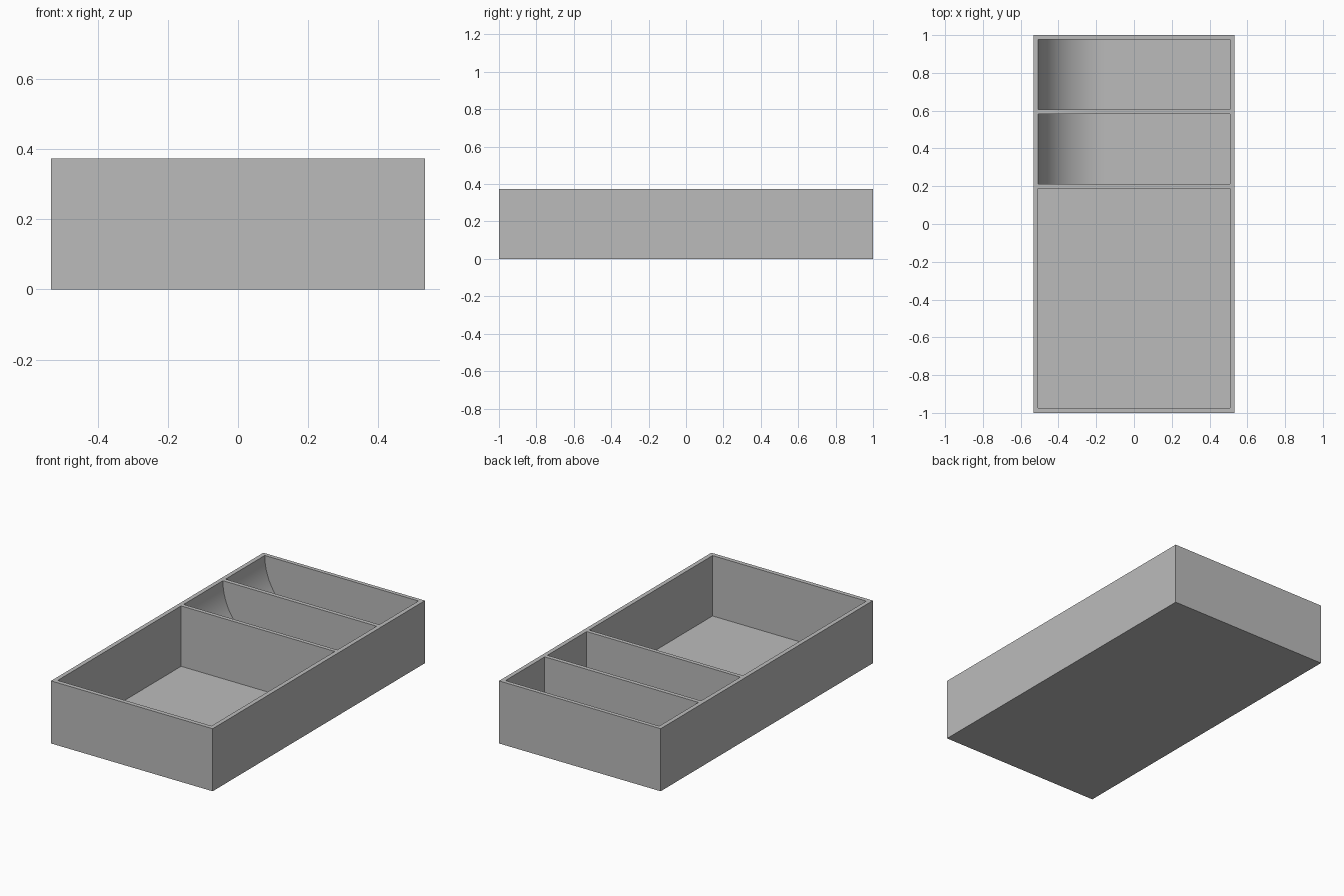
import bpy, bmesh, math

cube = bpy.data.objects.get("Cube")
if cube:
    bpy.data.objects.remove(cube, do_unlink=True)

HALF_X, HALF_Y, HEIGHT = 0.533, 1.0, 0.373
WALL, FLOOR = 0.026, 0.013
INNER_X = HALF_X - WALL
RADIUS = HEIGHT - FLOOR
CLEAR = 0.1  # cutters rise this far above the rim

grey = bpy.data.materials.new("grey plastic")
grey.use_nodes = True
colour = (0.5, 0.5, 0.5, 1)
grey.diffuse_color = colour
grey.node_tree.nodes["Principled BSDF"].inputs["Base Color"].default_value = colour


def extrude_profile(name, profile, y0, y1):
    """Solid made by sweeping an (x, z) outline from y0 to y1."""
    bm = bmesh.new()
    face = bm.faces.new([bm.verts.new((x, y0, z)) for x, z in profile])
    swept = bmesh.ops.extrude_face_region(bm, geom=[face])["geom"]
    verts = [v for v in swept if isinstance(v, bmesh.types.BMVert)]
    bmesh.ops.translate(bm, verts=verts, vec=(0, y1 - y0, 0))
    bmesh.ops.recalc_face_normals(bm, faces=bm.faces)
    mesh = bpy.data.meshes.new(name)
    bm.to_mesh(mesh)
    bm.free()
    mesh.materials.append(grey)
    obj = bpy.data.objects.new(name, mesh)
    bpy.context.collection.objects.link(obj)
    return obj


def rectangle(half_x, z0, z1):
    return [(-half_x, z0), (half_x, z0), (half_x, z1), (-half_x, z1)]


def scoop_profile(steps=32):
    """Compartment outline whose right end curves down to the floor."""
    top = HEIGHT + CLEAR
    arc = []
    for i in range(steps + 1):
        a = math.pi / 2 * i / steps
        arc.append((-INNER_X + RADIUS * (1 - math.cos(a)),
                    HEIGHT - RADIUS * math.sin(a)))
    return [(-INNER_X, top)] + arc + [(INNER_X, FLOOR), (INNER_X, top)]


# Tray body
tray = extrude_profile("tray", rectangle(HALF_X, 0, HEIGHT), -HALF_Y, HALF_Y)

# Compartments: one large plain bin and two small scooped bins
plain = rectangle(INNER_X, FLOOR, HEIGHT + CLEAR)
bins = [
    ("large_bin", plain, -0.974, 0.188),
    ("middle_bin", scoop_profile(), 0.212, 0.582),
    ("back_bin", scoop_profile(), 0.607, 0.976),
]
cutters = []
for name, profile, y0, y1 in bins:
    cutter = extrude_profile(name + "_cutter", profile, y0, y1)
    cutter.hide_render = True
    cutters.append(cutter)
    cut = tray.modifiers.new(name, 'BOOLEAN')
    cut.operation = 'DIFFERENCE'
    cut.solver = 'EXACT'
    cut.object = cutter

bpy.ops.object.select_all(action='DESELECT')
bpy.context.view_layer.objects.active = tray
tray.select_set(True)
for name, *_ in bins:
    bpy.ops.object.modifier_apply(modifier=name)
for cutter in cutters:
    bpy.data.objects.remove(cutter, do_unlink=True)

# Smooth scoops, crisp box edges
bpy.ops.object.shade_smooth_by_angle(angle=math.radians(30))
